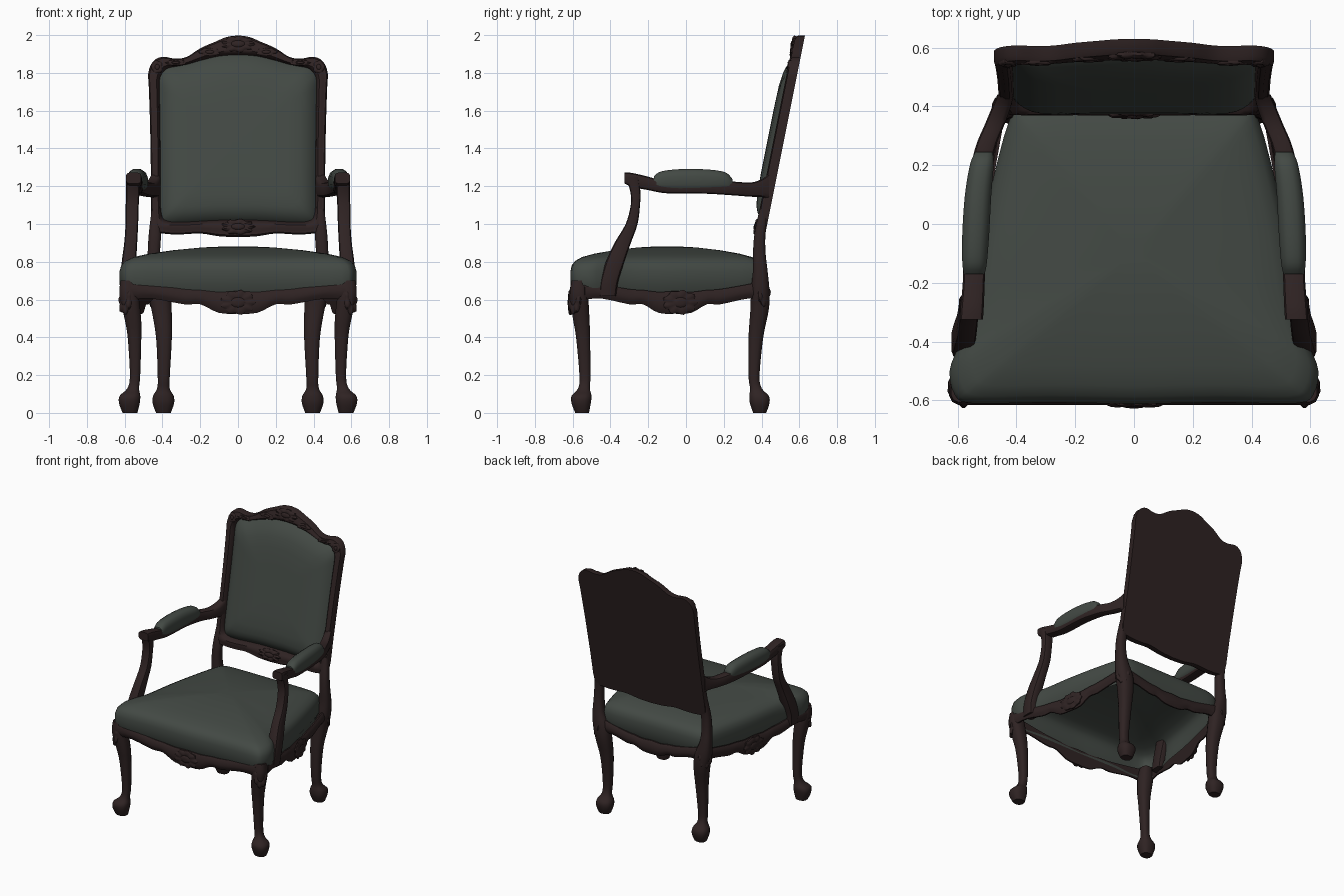
import bpy, bmesh, math
from mathutils import Vector

if "Cube" in bpy.data.objects:
    bpy.data.objects.remove(bpy.data.objects["Cube"])


def material(name, rgb):
    m = bpy.data.materials.new(name)
    m.diffuse_color = (*rgb, 1)
    m.use_nodes = True
    m.node_tree.nodes["Principled BSDF"].inputs["Base Color"].default_value = m.diffuse_color
    return m


WOOD = material("dark walnut wood", (0.028, 0.0165, 0.0165))
CLOTH = material("grey green cloth", (0.056, 0.067, 0.058))


def spline(pts, n=4):
    """Catmull-Rom samples through tuples of any length."""
    out = []
    for i in range(len(pts) - 1):
        p = [pts[max(0, min(len(pts) - 1, i + k))] for k in (-1, 0, 1, 2)]
        for s in range(n):
            t = s / n
            out.append(tuple(
                0.5 * (2 * b + (c - a) * t + (2 * a - 5 * b + 4 * c - d) * t * t
                       + (3 * b - a - 3 * c + d) * t ** 3)
                for a, b, c, d in zip(*p)))
    return out + [tuple(pts[-1])]


def outline(half, n=3):
    """Closed symmetric outline from the half with positive x."""
    h = spline(half, n)
    return h + [(-x, y) for x, y in reversed(h[1:-1])]


def skin(name, rings, mat, start=True, end=True, mirror=False, angle=40):
    """Join rings of equal length into a tube, optionally capped."""
    bm = bmesh.new()
    vr = [[bm.verts.new(p) for p in ring] for ring in rings]
    n = len(vr[0])
    for a, b in zip(vr, vr[1:]):
        for i in range(n):
            bm.faces.new((a[i], a[(i + 1) % n], b[(i + 1) % n], b[i]))
    if start:
        bm.faces.new(vr[0][::-1])
    if end:
        bm.faces.new(vr[-1])
    bmesh.ops.recalc_face_normals(bm, faces=bm.faces)
    me = bpy.data.meshes.new(name)
    bm.to_mesh(me)
    bm.free()
    me.materials.append(mat)
    me.shade_smooth()
    me.set_sharp_from_angle(angle=math.radians(angle))
    ob = bpy.data.objects.new(name, me)
    bpy.context.collection.objects.link(ob)
    if mirror:
        ob.modifiers.new("Mirror", 'MIRROR').use_mirror_merge = False
    return ob


def rounded(a, b, e, n=12):
    """Squarish oval cross-section, squarer for a smaller exponent e."""
    r = []
    for i in range(n):
        t = 2 * math.pi * (i + .5) / n
        c, s = math.cos(t), math.sin(t)
        r.append((a * math.copysign(abs(c) ** e, c), b * math.copysign(abs(s) ** e, s)))
    return r


def upright(name, pts, e=.75):
    """Mirrored post; points are z, x, y, half width, half depth."""
    skin(name, [[(x + u, y + v, z) for u, v in rounded(a, b, e)]
                for z, x, y, a, b in spline(pts)], WOOD, mirror=True)


def lengthwise(name, pts, mat, e=.75):
    """Mirrored bar along y; points are y, x, z, half width, half height."""
    skin(name, [[(x + u, y, z + v) for u, v in rounded(a, b, e)]
                for y, x, z, a, b in spline(pts)], mat, mirror=True)


def shell(name, loc, normal, w, h, d, mirror=False, lobes=9):
    """Carved scalloped shell in low relief."""
    nrm = Vector(normal).normalized()
    side = Vector((0, 0, 1)).cross(nrm).normalized()
    up = nrm.cross(side)
    rings = []
    for r, dep, rib in ((1, -0.6, .08), (1, .15, .08), (.85, .6, .08), (.55, .75, .05),
                        (.42, .6, 0), (.34, .9, 0), (.15, 1.05, 0)):
        ring = []
        for i in range(lobes * 4):
            t = 2 * math.pi * i / (lobes * 4)
            k = r * (1 + rib * math.cos(lobes * t))
            ring.append(Vector(loc) + side * (w * k * math.cos(t)) + up * (h * k * math.sin(t))
                        + nrm * d * (dep + rib * 2 * math.cos(lobes * t)))
        rings.append(ring)
    skin(name, rings, WOOD, mirror=mirror)


# legs, the rear ones running up into the back posts
upright("front_legs", [
    (.70, .583, -.567, .04, .04), (.62, .577, -.567, .052, .05), (.5, .557, -.555, .045, .045),
    (.4, .548, -.545, .037, .038), (.2, .545, -.535, .028, .03), (.13, .555, -.54, .032, .032),
    (.09, .572, -.553, .056, .054), (.05, .575, -.555, .056, .052), (0, .572, -.55, .04, .037)])
upright("rear_legs_and_posts", [
    (1.08, .437, .415, .02, .026), (.95, .44, .392, .033, .03), (.85, .445, .388, .034, .034),
    (.75, .442, .393, .042, .04), (.65, .42, .393, .06, .05), (.55, .405, .39, .055, .05),
    (.4, .392, .37, .043, .04), (.2, .393, .36, .033, .03), (.13, .395, .37, .034, .032),
    (.09, .395, .387, .056, .053), (.05, .395, .39, .058, .053), (0, .395, .39, .04, .035)])

# seat cushion, hollow and open underneath
seat = outline([(0, .41), (.25, .41), (.38, .40), (.425, .35), (.48, .15), (.53, -.08),
                (.565, -.3), (.60, -.42), (.627, -.5), (.61, -.58), (.55, -.61), (.3, -.607),
                (0, -.612)])
layers = [(.95, .615), (.965, .64), (1, .68), (1, .75), (.985, .782), (.95, .805), (.88, .825),
          (.75, .843), (.55, .861), (.3, .876), (.08, .882)]
skin("seat_cushion", [[(x * s, -.1 + (y + .1) * s, z) for x, y in seat] for s, z in layers],
     CLOTH, start=False)


# scalloped seat rails
def rail(name, p0, p1, mirror=False, drop=.06):
    a, b = Vector(p0), Vector(p1)
    t = (b - a).normalized()
    out = Vector((t.y, -t.x))
    waves = [(-1, .60, .70), (-.8, .605, .68), (-.5, .575, .655), (-.35, .575, .65),
             (-.18, .59 - drop, .64), (0, .585 - drop, .645), (.18, .59 - drop, .64),
             (.35, .575, .65), (.5, .575, .655), (.8, .605, .68), (1, .60, .70)]
    rings = []
    for u, lo, hi in spline(waves, 3):
        c = (a + b) / 2 + (b - a) / 2 * u
        prof = [(0, lo), (.01, lo), (.022, lo + .02), (.026, (lo + hi) / 2),
                (.018, hi - .01), (.01, hi), (0, hi)]
        rings.append([(c.x + out.x * o, c.y + out.y * o, z) for o, z in prof])
    skin(name, rings, WOOD, mirror=mirror)


rail("front_rail", (-.57, -.59), (.57, -.59))
rail("side_rails", (.602, -.54), (.43, .42), True)
rail("back_rail", (.40, .40), (-.40, .40), drop=.04)

# back frame with a closed rear panel, leaning backwards
outer = outline([(0, .93), (.1, .935), (.2, .95), (.3, .945), (.4, .95), (.455, .98), (.46, 1.2),
                 (.465, 1.5), (.472, 1.72), (.475, 1.8), (.45, 1.86), (.4, 1.885), (.33, 1.875),
                 (.27, 1.885), (.2, 1.93), (.12, 1.965), (.06, 1.99), (0, 1.998)])
inner = outline([(0, 1.02), (.1, 1.02), (.2, 1.015), (.3, 1.01), (.37, 1.015), (.405, 1.05),
                 (.41, 1.2), (.412, 1.5), (.415, 1.68), (.415, 1.76), (.40, 1.80), (.37, 1.825),
                 (.32, 1.835), (.27, 1.845), (.2, 1.865), (.12, 1.885), (.06, 1.893),
                 (0, 1.895)])


def lean(x, z, d):
    return (x, .47 + (z - 1.2) * .2 - d, z)


moulding = [(0, 0), (0, .035), (.12, .05), (.3, .05), (.45, .056), (.75, .056), (.9, .045),
            (1, .02)]
skin("back_frame", [[lean(p[0] + (q[0] - p[0]) * t, p[1] + (q[1] - p[1]) * t, d)
                     for p, q in zip(outer, inner)] for t, d in moulding], WOOD)

# back cushion
skin("back_cushion", [[lean(x * s, 1.43 + (z - 1.43) * s, .02 + .067 * (1 - s ** 8))
                       for x, z in inner]
                      for s in (1, .985, .96, .92, .87, .8, .65, .4, .1)], CLOTH, start=False)

# arms, arm pads and arm posts
lengthwise("arms", [
    (.44, .437, 1.2, .028, .068), (.40, .45, 1.19, .032, .048), (.34, .473, 1.182, .034, .038),
    (.25, .508, 1.188, .035, .037), (.1, .532, 1.193, .038, .033), (-.1, .542, 1.195, .038, .033),
    (-.2, .545, 1.215, .038, .036), (-.28, .55, 1.232, .04, .038),
    (-.325, .553, 1.243, .04, .03)], WOOD, .5)
lengthwise("arm_pads", [
    (.245, .51, 1.21, .03, .03), (.205, .517, 1.226, .041, .05), (.1, .53, 1.23, .046, .061),
    (-.03, .538, 1.23, .047, .062), (-.13, .542, 1.227, .043, .053), (-.17, .543, 1.22, .036, .034)],
    CLOTH)
upright("arm_posts", [
    (1.25, .557, -.285, .036, .035), (1.17, .557, -.268, .036, .027), (1.1, .56, -.268, .035, .025),
    (1.0, .562, -.288, .034, .032), (.9, .568, -.335, .035, .044), (.8, .577, -.375, .039, .05),
    (.7, .58, -.405, .042, .048), (.62, .575, -.415, .04, .046)], .5)

# carved shells on rails, knees and back
shell("crest_shell", lean(0, 1.953, .052), (0, -1, .2), .085, .042, .014)
shell("lower_back_shell", lean(0, .985, .052), (0, -1, .2), .085, .04, .016)
shell("front_rail_shell", (0, -.612, .585), (0, -1, 0), .09, .062, .014)
shell("side_rail_shells", (.538, -.03, .585), (.98, .18, 0), .09, .062, .012, True)
shell("front_knee_shells", (.598, -.59, .6), (.7, -.7, .1), .042, .075, .016, True, 7)
shell("rear_knee_shells", (.448, .412, .64), (.7, .7, .1), .045, .075, .014, True, 7)
shell("crest_leaves", lean(.15, 1.91, .052), (0, -1, .2), .055, .022, .01, True, 5)
shell("corner_leaves", lean(.428, 1.83, .05), (0, -1, .2), .03, .035, .012, True, 5)
shell("shoulder_leaves", lean(.33, 1.853, .052), (0, -1, .2), .055, .016, .01, True, 5)
